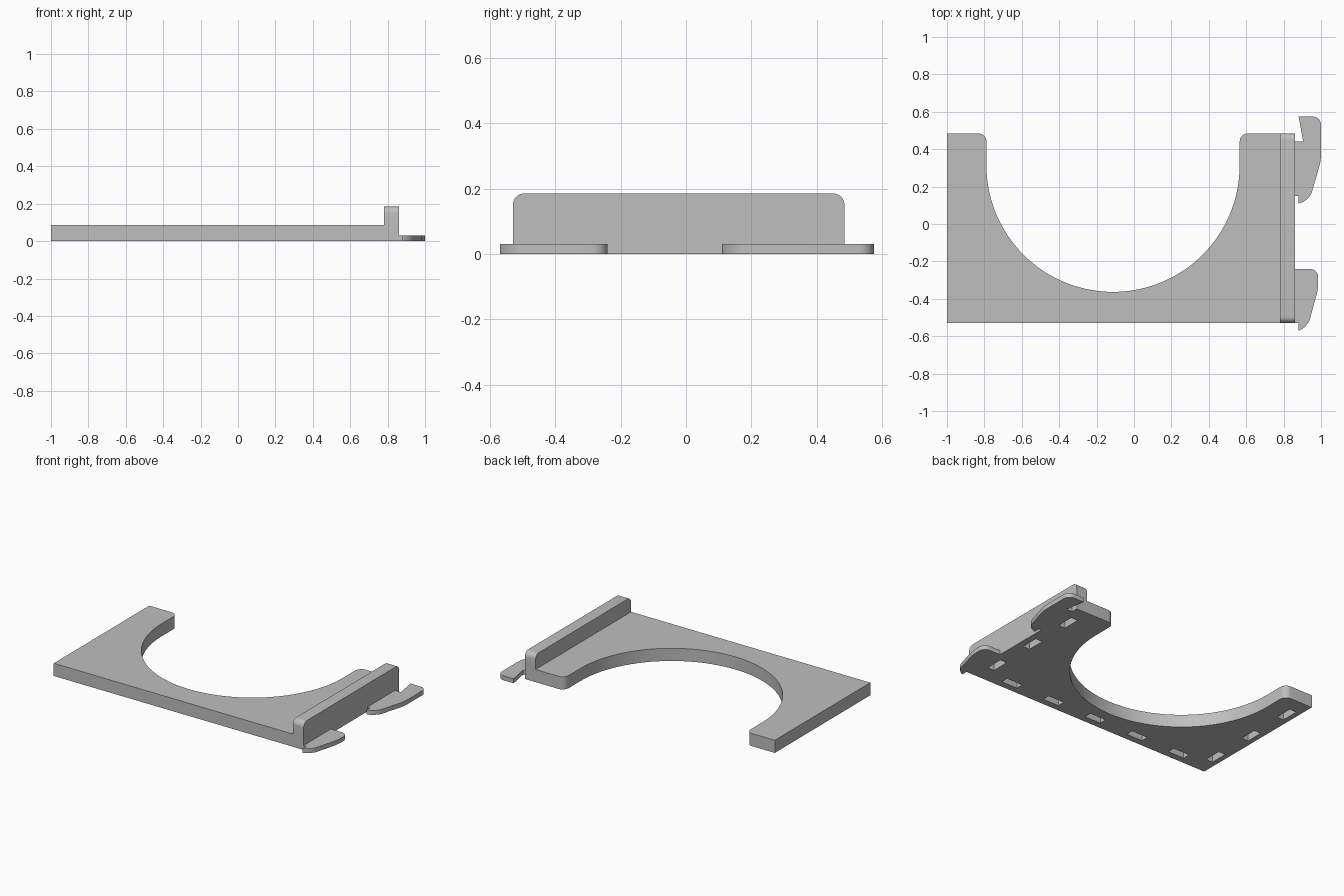
import bpy, bmesh
from math import cos, sin, pi
from mathutils import Vector, Matrix

cube = bpy.data.objects.get("Cube")
if cube:
    bpy.data.objects.remove(cube, do_unlink=True)

grey = bpy.data.materials.new("plain grey")
grey.use_nodes = True
grey.diffuse_color = (0.52, 0.52, 0.52, 1)
grey.node_tree.nodes["Principled BSDF"].inputs["Base Color"].default_value = grey.diffuse_color


def rounded(corners, steps=8):
    """Outline from (x, y, radius) corners; each radius is the cut-back of a curved corner."""
    pts = []
    for i, (x, y, r) in enumerate(corners):
        p = Vector((x, y))
        if r == 0:
            pts.append(p)
            continue
        a = Vector(corners[i - 1][:2]) - p
        b = Vector(corners[(i + 1) % len(corners)][:2]) - p
        a, b = a.normalized() * r, b.normalized() * r
        # quarter-ellipse arc tangent to both edges
        for k in range(steps + 1):
            t = k / steps * pi / 2
            pts.append(p + a * (1 - sin(t)) + b * (1 - cos(t)))
    return pts


def extrude(name, pts, axis, start, end):
    """Extrude an outline along z, or along x when the outline lies in y-z."""
    def place(p, h):
        return (p.x, p.y, h) if axis == "z" else (h, p.x, p.y)
    bm = bmesh.new()
    face = bm.faces.new([bm.verts.new(place(p, start)) for p in pts])
    new = bmesh.ops.extrude_face_region(bm, geom=[face])["geom"]
    shift = Vector(place(Vector((0, 0)), end - start))
    bmesh.ops.translate(bm, vec=shift, verts=[v for v in new if isinstance(v, bmesh.types.BMVert)])
    bmesh.ops.recalc_face_normals(bm, faces=bm.faces)
    return finish(name, bm)


def finish(name, bm):
    mesh = bpy.data.meshes.new(name)
    bm.to_mesh(mesh)
    bm.free()
    mesh.materials.append(grey)
    obj = bpy.data.objects.new(name, mesh)
    bpy.context.collection.objects.link(obj)
    return obj


def select(obj):
    bpy.ops.object.select_all(action="DESELECT")
    obj.select_set(True)
    bpy.context.view_layer.objects.active = obj


FRONT, BACK, LEFT = -0.53, 0.485, 0.86
TOP = 0.085

# Base plate with a half-round opening towards the back
cx, cy, rad = -0.112, 0.314, 0.677
arc = [Vector((cx + rad * cos(t), cy + rad * sin(t)))
       for t in (pi + pi * k / 64 for k in range(65))]
right_tip = rounded([(-1, BACK, 0), (cx - rad, BACK, 0.045), (cx - rad, cy, 0)])[:-1]
left_tip = rounded([(cx + rad, cy, 0), (cx + rad, BACK, 0.045), (LEFT, BACK, 0)])[1:]
outline = [Vector((-1, FRONT))] + right_tip + arc + left_tip + [Vector((LEFT, FRONT))]
plate = extrude("base_plate", outline, "z", 0, TOP)

# Shallow pockets under the plate: a front row and one row along each side
slots = [(-0.74 + 0.33 * i, -0.46, 0.12, 0.05) for i in range(5)]
slots += [(x, -0.35 + 0.335 * i, 0.05, 0.12) for x in (-0.94, 0.79) for i in range(3)]
bm = bmesh.new()
for x, y, w, d in slots:
    bmesh.ops.create_cube(bm, size=1, matrix=Matrix.Translation((x, y, 0))
                          @ Matrix.Diagonal((w, d, 0.09, 1)))
cutter = finish("pocket_cutter", bm)
cutter.hide_render = True
cut = plate.modifiers.new("pockets", "BOOLEAN")
cut.operation = "DIFFERENCE"
cut.solver = "EXACT"
cut.object = cutter
select(plate)
bpy.ops.object.modifier_apply(modifier=cut.name)
bpy.data.objects.remove(cutter, do_unlink=True)

# Upright rail with rounded upper ends
rail = extrude("side_rail", rounded([(FRONT, TOP, 0), (BACK, TOP, 0),
                                     (BACK, 0.185, 0.035), (FRONT, 0.185, 0.035)]),
               "x", 0.78, LEFT)

# Thin locking hooks on the outer side of the rail
back_hook = extrude("back_hook", rounded([
    (0.85, 0.15, 0), (0.85, 0.44, 0), (0.905, 0.44, 0), (0.88, 0.575, 0),
    (1.0, 0.575, 0.045), (1.0, 0.34, 0.03), (0.938, 0.125, 0.05),
    (0.88, 0.11, 0), (0.88, 0.15, 0)]), "z", 0, 0.03)
front_hook = extrude("front_hook", rounded([
    (0.85, FRONT, 0), (0.85, -0.24, 0), (0.985, -0.24, 0.045), (0.985, -0.345, 0.03),
    (0.928, -0.555, 0.05), (0.88, -0.57, 0), (0.88, FRONT, 0)]), "z", 0, 0.03)

for part in (plate, rail, back_hook, front_hook):
    select(part)
    bpy.ops.object.shade_smooth_by_angle()
